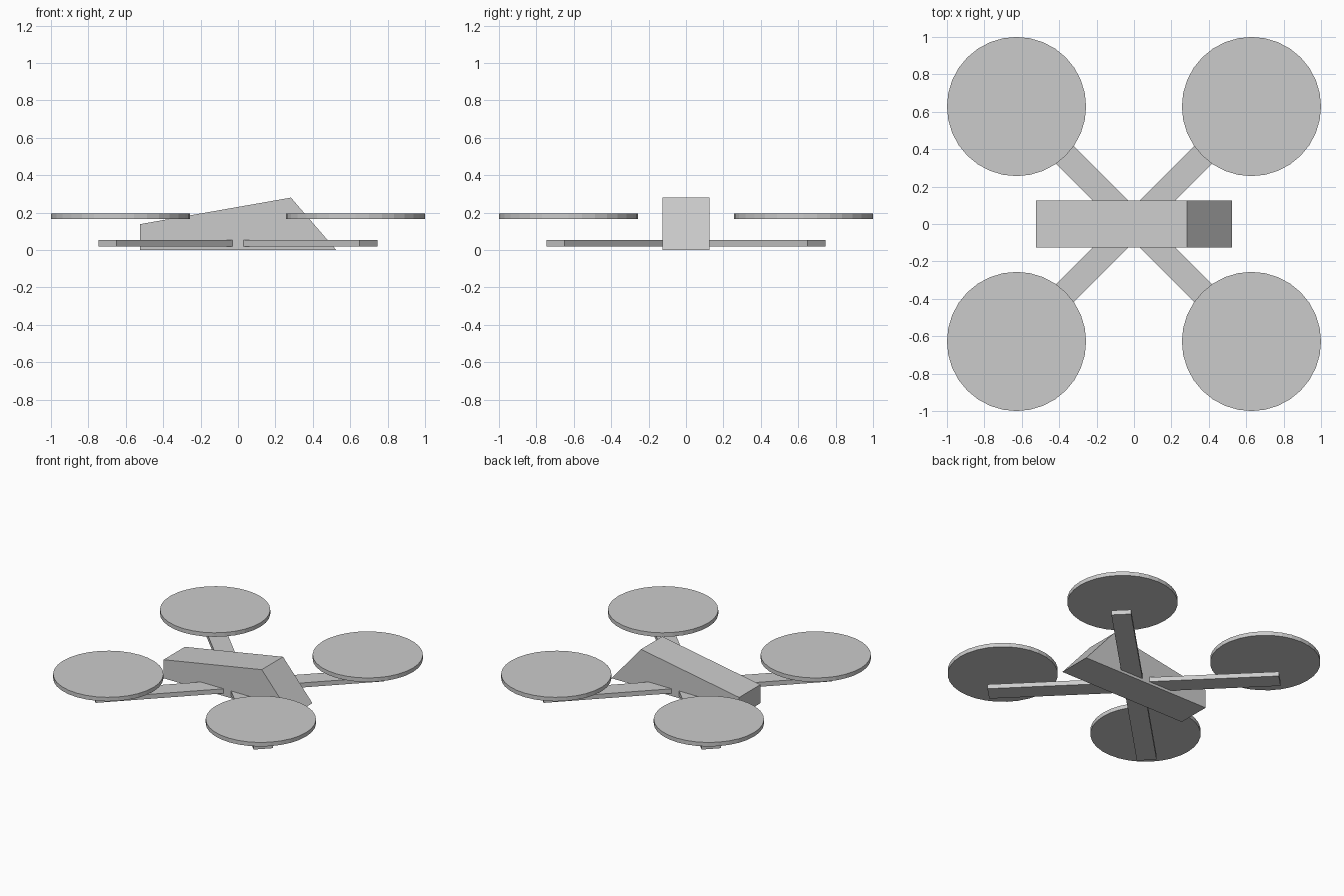
import bpy, bmesh
from math import pi, atan2
from mathutils import Matrix, Vector

if "Cube" in bpy.data.objects:
    bpy.data.objects.remove(bpy.data.objects["Cube"])


def add_object(name, bm):
    bmesh.ops.recalc_face_normals(bm, faces=bm.faces)
    mesh = bpy.data.meshes.new(name)
    bm.to_mesh(mesh)
    bm.free()
    obj = bpy.data.objects.new(name, mesh)
    bpy.context.collection.objects.link(obj)
    return obj


# wedge-shaped body: side profile (x, z) extruded across y
HALF_WIDTH = 0.125
profile = [(-0.525, 0), (0.525, 0), (0.283, 0.28), (-0.525, 0.138)]
bm = bmesh.new()
side = bm.faces.new([bm.verts.new((x, -HALF_WIDTH, z)) for x, z in profile])
extruded = bmesh.ops.extrude_face_region(bm, geom=[side], use_keep_orig=True)["geom"]
bmesh.ops.translate(bm, vec=(0, 2 * HALF_WIDTH, 0),
                    verts=[g for g in extruded if isinstance(g, bmesh.types.BMVert)])
add_object("body", bm)

# four diagonal arms with a flat rotor disc hovering over each end
ARM_LENGTH, ARM_WIDTH = 0.986, 0.134
for depth, sy in (("front", -1), ("back", 1)):
    for hand, sx in (("left", -1), ("right", 1)):
        bm = bmesh.new()
        bmesh.ops.create_cube(bm, size=1)
        bmesh.ops.scale(bm, vec=(ARM_LENGTH, ARM_WIDTH, 0.034), verts=bm.verts)
        bmesh.ops.translate(bm, vec=(ARM_LENGTH / 2, 0, 0.037), verts=bm.verts)
        bmesh.ops.rotate(bm, matrix=Matrix.Rotation(atan2(sy, sx), 3, 'Z'),
                         cent=Vector((0, 0, 0)), verts=bm.verts)
        add_object(f"{depth}_{hand}_arm", bm)

        bm = bmesh.new()
        bmesh.ops.create_cone(bm, cap_ends=True, segments=32, radius1=0.372,
                              radius2=0.372, depth=0.03,
                              matrix=Matrix.Translation((0.628 * sx, 0.628 * sy, 0.181)))
        add_object(f"{depth}_{hand}_rotor", bm)
